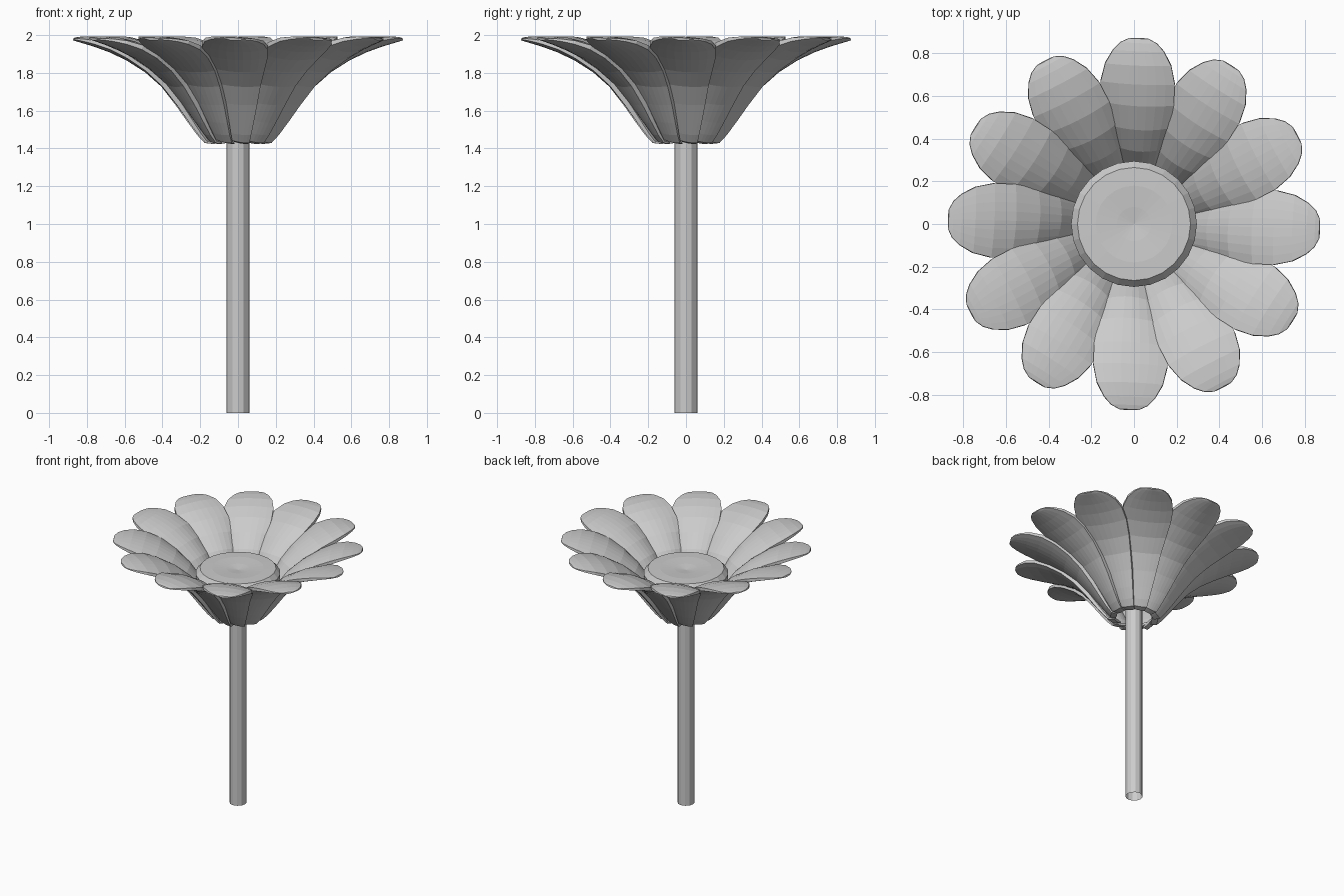
import bpy, bmesh, math
from mathutils import Matrix, Vector

if "Cube" in bpy.data.objects:
    bpy.data.objects.remove(bpy.data.objects["Cube"])


def make_object(name, bm):
    bmesh.ops.recalc_face_normals(bm, faces=bm.faces)
    mesh = bpy.data.meshes.new(name)
    bm.to_mesh(mesh)
    bm.free()
    obj = bpy.data.objects.new(name, mesh)
    bpy.context.collection.objects.link(obj)
    return obj


def lathe(name, profile, sides):
    bm = bmesh.new()
    verts = [bm.verts.new((r, 0, z)) for r, z in profile]
    edges = [bm.edges.new(p) for p in zip(verts, verts[1:])]
    bmesh.ops.spin(bm, geom=verts + edges, cent=(0, 0, 0), axis=(0, 0, 1),
                   angle=2 * math.pi, steps=sides)
    bmesh.ops.remove_doubles(bm, verts=bm.verts, dist=0.0005)
    return make_object(name, bm)


# Petal spine: radius, height, half width, tilt in degrees, thickness
SPINE = [
    (0.125, 1.43, 0.055, -14, 0.02), (0.165, 1.435, 0.065, -14, 0.03),
    (0.20, 1.475, 0.075, -14, 0.045), (0.25, 1.54, 0.090, -12, 0.06),
    (0.32, 1.632, 0.110, -9, 0.075), (0.40, 1.728, 0.130, -7, 0.083),
    (0.49, 1.805, 0.153, -5, 0.083), (0.59, 1.868, 0.172, -4, 0.078),
    (0.68, 1.910, 0.174, -3, 0.068), (0.76, 1.939, 0.155, -3, 0.055),
    (0.82, 1.957, 0.120, -3, 0.037), (0.855, 1.967, 0.085, -3, 0.023),
    (0.873, 1.973, 0.045, -3, 0.012),
]
COLS = 8


def petal_layer(bm, inner):
    rows = []
    for i, (r, z, w, tilt, thick) in enumerate(SPINE):
        a, b = SPINE[max(i - 1, 0)], SPINE[min(i + 1, len(SPINE) - 1)]
        along = Vector((b[0] - a[0], b[1] - a[1])).normalized()
        inward = Vector((-along.y, 0, along.x))
        row = []
        for j in range(COLS + 1):
            t = 2 * j / COLS - 1
            lift = inner * thick * (1 - 0.65 * t * t)
            lift += w * t * math.tan(math.radians(tilt)) + 0.14 * w * t * t
            p = Vector((r, 0, z)) + inward * lift
            p.y = w * t
            row.append(bm.verts.new(p))
        rows.append(row)
    return rows


def petal(name, angle):
    bm = bmesh.new()
    outer, inner = petal_layer(bm, 0), petal_layer(bm, 1)
    for rows in (outer, inner):
        for a, b in zip(rows, rows[1:]):
            for j in range(COLS):
                bm.faces.new((a[j], a[j + 1], b[j + 1], b[j]))
    # Close the rim between both layers
    rim_edges = [e for e in bm.edges if e.is_boundary]
    bmesh.ops.bridge_loops(bm, edges=rim_edges)
    bmesh.ops.rotate(bm, verts=bm.verts, cent=(0, 0, 0),
                     matrix=Matrix.Rotation(angle, 3, 'Z'))
    return make_object(name, bm)


# Ring of twelve overlapping petals
for k in range(12):
    petal(f"petal_{k + 1}", math.radians(30 * k - 1.5))

# Flower centre with bevelled edge and shallow dimple
lathe("flower_centre", [(0, 1.785), (0.08, 1.795), (0.18, 1.802), (0.265, 1.80),
                        (0.295, 1.765), (0.29, 1.70), (0.25, 1.65), (0, 1.65)], 24)

# Hollow-ended stem
lathe("stem", [(0.06, 0), (0.06, 1.66)], 12)
